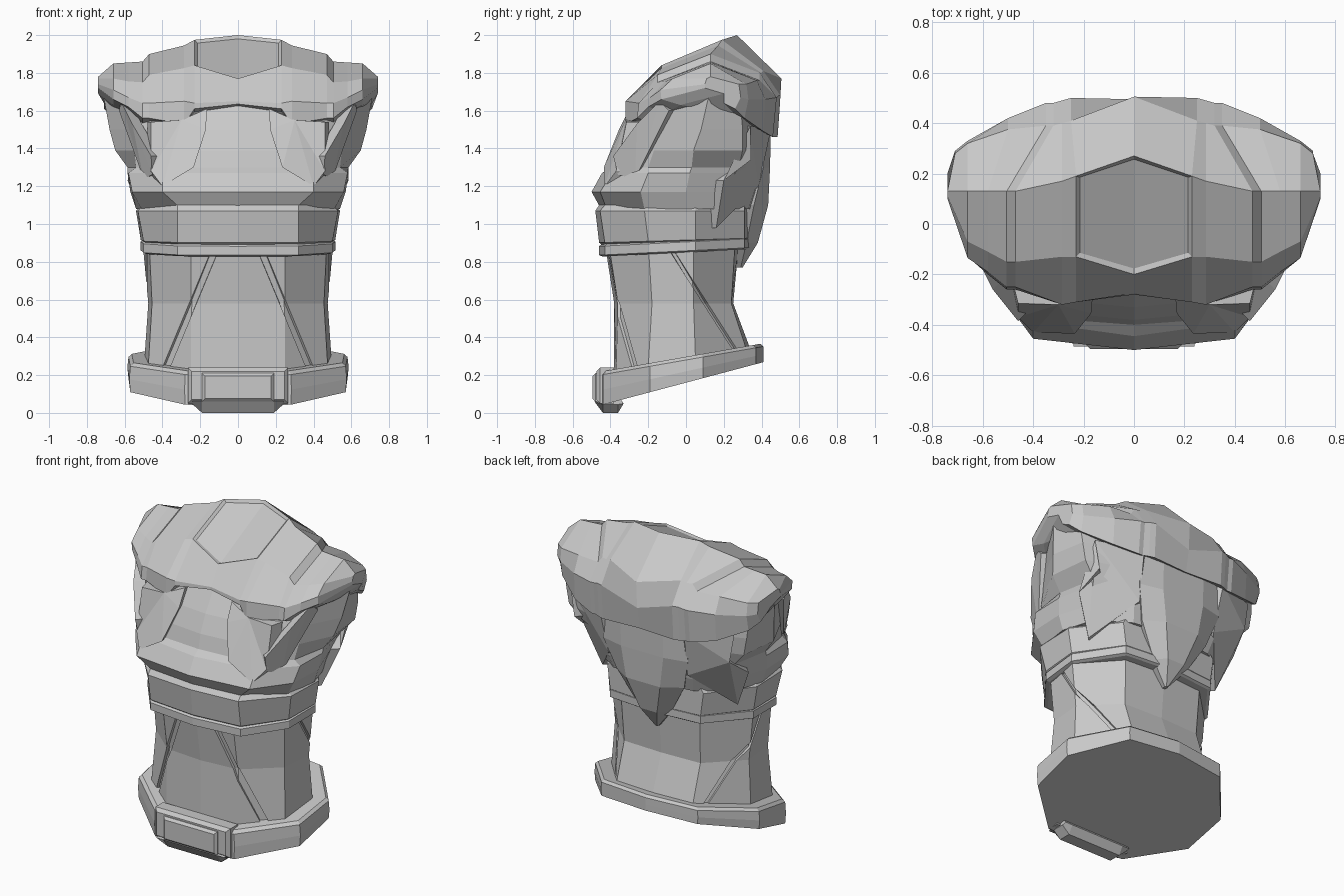
import bpy, bmesh
from mathutils import Vector

if "Cube" in bpy.data.objects:
    bpy.data.objects.remove(bpy.data.objects["Cube"])

grey = bpy.data.materials.new("stone_grey")
grey.diffuse_color = (0.58, 0.58, 0.58, 1)
grey.use_nodes = True
grey.node_tree.nodes["Principled BSDF"].inputs["Base Color"].default_value = grey.diffuse_color


def finish(bm, name):
    bmesh.ops.recalc_face_normals(bm, faces=bm.faces[:])
    me = bpy.data.meshes.new(name)
    bm.to_mesh(me)
    bm.free()
    me.materials.append(grey)
    ob = bpy.data.objects.new(name, me)
    bpy.context.collection.objects.link(ob)
    return ob


def ring(half, z, slope=0.0):
    """Closed ring from a half outline running front centre to back centre."""
    pts = [(x, y, z + slope * y) for x, y in half]
    return pts + [(-x, y, h) for x, y, h in pts[-2:0:-1]]


def loft(rings):
    bm = bmesh.new()
    rows = [[bm.verts.new(p) for p in r] for r in rings]
    n = len(rows[0])
    for a, b in zip(rows, rows[1:]):
        for i in range(n):
            j = (i + 1) % n
            bm.faces.new((a[i], a[j], b[j], b[i]))
    bm.faces.new(rows[0][::-1])
    bm.faces.new(rows[-1])
    bmesh.ops.recalc_face_normals(bm, faces=bm.faces[:])
    return bm


def plates(name, outline, depth):
    """Mirrored pair of plates: an outline pushed inward by depth."""
    bm = bmesh.new()
    for s in (1, -1):
        outer = [bm.verts.new((s * x, y, z)) for x, y, z in outline]
        inner = [bm.verts.new((s * (x + depth[0]), y + depth[1], z + depth[2]))
                 for x, y, z in outline]
        bm.faces.new(outer)
        bm.faces.new(inner[::-1])
        for i in range(len(outer)):
            j = (i + 1) % len(outer)
            bm.faces.new((outer[i], inner[i], inner[j], outer[j]))
    bmesh.ops.triangulate(bm, faces=[f for f in bm.faces if len(f.verts) > 4])
    return finish(bm, name)


def groove(bm, a, b, width, axis, side):
    """Cut a slanted groove from a to b on faces pointing along axis."""
    a, b, axis = Vector(a), Vector(b), Vector(axis)
    n = (b - a).cross(axis).normalized()

    def facing():
        return [f for f in bm.faces if f.normal.dot(axis) > 0.35
                and f.calc_center_median()[0] * side > -0.2 and abs(f.normal.z) < 0.8]
    for s in (-1, 1):
        fs = facing()
        geom = list({v for f in fs for v in f.verts}) + list({e for f in fs for e in f.edges}) + fs
        bmesh.ops.bisect_plane(bm, geom=geom, plane_co=a + n * s * width / 2, plane_no=n)
    bm.normal_update()
    strip = [f for f in facing() if abs((f.calc_center_median() - a).dot(n)) < width / 2]
    if strip:
        bmesh.ops.inset_region(bm, faces=strip, thickness=0.002, depth=-0.015, use_boundary=True)
    bm.normal_update()


# Tilted base rim
rim = [(0, -.46), (.28, -.44), (.57, -.19), (.58, .09), (.34, .37), (0, .41)]
rim_in = [(x * .97, y * .96) for x, y in rim]
finish(loft([ring(rim, .16, .265), ring([(x * 1.01, y) for x, y in rim], .22, .22),
             ring(rim, .28, .175), ring(rim_in, .297, .175)]), "base_rim")

# Neck with slanted grooves
neck_low = [(0, -.38), (.25, -.37), (.475, -.2), (.495, .05), (.27, .32), (0, .34)]
neck_mid = [(0, -.38), (.25, -.36), (.455, -.18), (.475, .04), (.27, .24), (0, .25)]
neck_top = [(0, -.43), (.25, -.41), (.47, -.2), (.505, .04), (.28, .26), (0, .28)]
bm = loft([ring(neck_low, .28, .175), ring(neck_mid, .58), ring(neck_top, .9)])
for s in (1, -1):
    groove(bm, (s * .135, -.4, .83), (s * .385, -.35, .23), .036, (0, -1, 0), s)
    groove(bm, (s * .5, -.07, .85), (s * .46, .25, .35), .02, (s, 0, 0), s)
finish(bm, "neck")

# Two collar bands
band = [(0, -.46), (.32, -.43), (.5, -.2), (.515, .05), (.32, .31), (0, .34)]
wide = [(0, -.48), (.32, -.455), (.53, -.22), (.54, .05), (.34, .31), (0, .34)]
trim = [(x * .96, y * .96) for x, y in band]
finish(loft([ring(trim, .85, .05), ring(band, .858, .05), ring(band, .905, .05),
             ring(trim, .92, .05)]), "lower_band")
finish(loft([ring(trim, .9, .03), ring(band, .915, .03), ring(wide, 1.07),
             ring(band, 1.1)]), "upper_band")

# Flaring body with a ledge under the side bulges
body = [
    (1.08, [(0, -.45), (.3, -.42), (.51, -.22), (.54, 0), (.48, .2), (.28, .33), (0, .37)]),
    (1.17, [(0, -.5), (.4, -.455), (.56, -.24), (.57, 0), (.5, .22), (.3, .36), (0, .40)]),
    (1.27, [(0, -.445), (.4, -.39), (.58, -.2), (.585, .02), (.53, .26), (.3, .38), (0, .42)]),
    (1.3, [(0, -.40), (.4, -.37), (.54, -.2), (.585, .03), (.54, .28), (.3, .39), (0, .42)]),
    (1.39, [(0, -.38), (.41, -.34), (.55, -.17), (.65, .04), (.62, .3), (.32, .4), (0, .43)]),
    (1.5, [(0, -.33), (.42, -.29), (.57, -.13), (.68, .08), (.64, .3), (.34, .41), (0, .44)]),
    (1.72, [(0, -.19), (.4, -.16), (.62, -.04), (.72, .13), (.66, .28), (.35, .4), (0, .44)]),
]
finish(loft([ring(h, z) for z, h in body]), "body")

# Raised front panels around the recessed centre
plates("front_panel", [(.165, -.3, 1.61), (.17, -.355, 1.5), (.235, -.435, 1.3), (.4, -.43, 1.2),
                       (.46, -.37, 1.28), (.46, -.315, 1.54), (.3, -.32, 1.55)], (.02, .08, 0))
# Folded flaps at the front corners
plates("corner_flap", [(.62, -.14, 1.65), (.56, -.26, 1.53), (.46, -.385, 1.36),
                       (.455, -.36, 1.26), (.5, -.27, 1.24), (.63, -.09, 1.6)], (-.05, .05, 0))
# Pointed flaps on the rear sides
plates("rear_flap", [(.58, .34, 1.52), (.3, .45, 1.5), (.28, .385, 1.2), (.48, .16, .98),
                     (.585, .2, 1.23), (.55, .345, 1.34)], (-.05, -.05, 0))

# Pointed tongue down the back
rows = [(1.55, .3, .42, .46), (1.3, .3, .41, .455), (1.1, .24, .36, .445),
        (.9, .12, .32, .39), (.77, .01, .29, .31)]
finish(loft([[(-w, ys, z), (-w * .5, yc - .01, z), (w * .5, yc - .01, z), (w, ys, z),
              (w * .9, ys - .06, z), (-w * .9, ys - .06, z)] for z, w, ys, yc in rows]), "back_tongue")

# Stepped crown lofted sideways: front x, back x, then y and z from front to back
crown = [
    (0, 0, [(-.28, 1.635), (-.275, 1.65), (-.2, 1.77), (.27, 2.0), (.505, 1.77), (.495, 1.6), (.47, 1.46)]),
    (.23, .25, [(-.31, 1.61), (-.31, 1.64), (-.13, 1.84), (.19, 1.975), (.41, 1.81), (.5, 1.68), (.485, 1.46)]),
    (.285, .285, [(-.32, 1.53), (-.32, 1.65), (-.13, 1.825), (.17, 1.945), (.4, 1.8), (.49, 1.68), (.475, 1.46)]),
    (.47, .32, [(-.26, 1.56), (-.25, 1.64), (-.15, 1.79), (.13, 1.9), (.39, 1.8), (.48, 1.67), (.46, 1.46)]),
    (.58, .5, [(-.2, 1.62), (-.19, 1.67), (-.11, 1.755), (.13, 1.855), (.375, 1.76), (.42, 1.66), (.41, 1.49)]),
    (.66, .66, [(-.13, 1.66), (-.135, 1.71), (-.07, 1.77), (.13, 1.85), (.32, 1.74), (.33, 1.66), (.31, 1.56)]),
    (.74, .71, [(.1, 1.72), (.1, 1.74), (.11, 1.77), (.13, 1.78), (.28, 1.74), (.29, 1.67), (.26, 1.61)]),
]
# Step down to the outer tier
step = [(y, z - (.04 if 2 <= i <= 4 else 0)) for i, (y, z) in enumerate(crown[3][2])]
crown.insert(4, (.505, .35, step))


def section(front_x, back_x, pts, s):
    """Cross-section closed by an underside set in from both lower edges."""
    out = [(s * (front_x if i < 4 else back_x), y, z) for i, (y, z) in enumerate(pts)]
    (y0, z0), (y1, z1) = pts[0], pts[-1]
    return out + [(s * back_x, y1 - .06, z1 + .03), (s * front_x, y0 + .1, z0 - .03)]


bm = loft([section(*c, -1) for c in crown[:0:-1]] + [section(*c, 1) for c in crown])
# Shallow dish on top
dish = [f for f in bm.faces if f.normal.z > .6 and abs(f.calc_center_median().x) < .15
        and -.1 < f.calc_center_median().y < .15]
bmesh.ops.inset_region(bm, faces=dish, thickness=.02, depth=-.012)
finish(bm, "crown")

# Buckle frame and plate on the front of the rim
for name, w, z0, z1, front, back, t in (("buckle_frame", .265, .05, .24, -.475, -.38, .02),
                                        ("buckle_plate", .19, .06, .21, -.495, -.4, .015)):
    def rect(y, d):
        return [(-w + d, y, z0 + d), (w - d, y, z0 + d), (w - d, y, z1 - d), (-w + d, y, z1 - d)]
    finish(loft([rect(back, 0), rect(front + t, 0), rect(front, t)]), name)

# Wedge clip under the buckle
clip = [(-.485, .06), (-.44, 0), (-.36, 0), (-.33, .05), (-.36, .09)]
finish(loft([[(x, y, max(z, lift)) for y, z in clip]
             for x, lift in ((-.24, .045), (-.19, 0), (.19, 0), (.24, .045))]), "buckle_clip")
